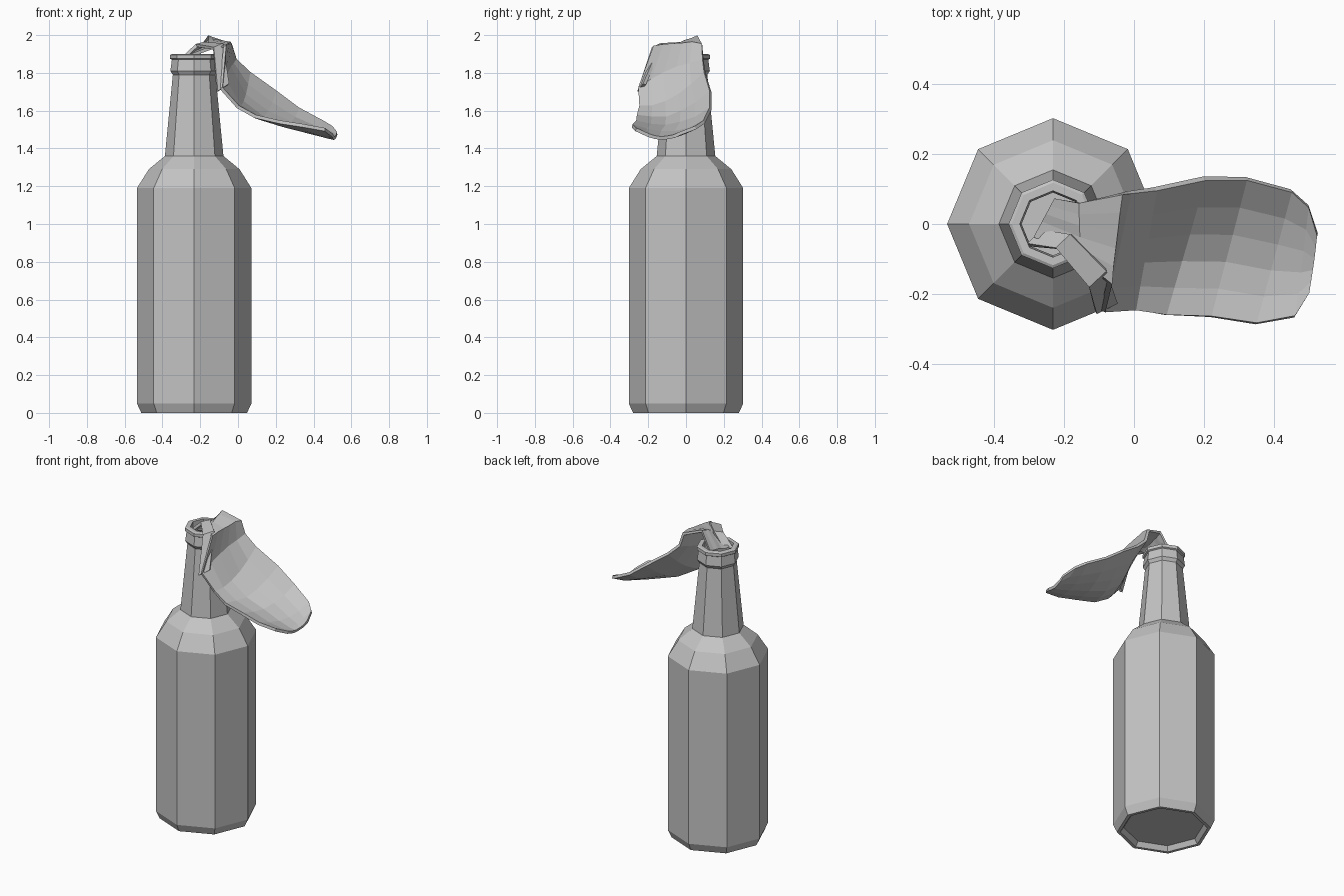
import bpy, bmesh, random
from math import cos, sin, pi
from mathutils import Vector

random.seed(4)
if "Cube" in bpy.data.objects:
    bpy.data.objects.remove(bpy.data.objects["Cube"], do_unlink=True)

SIDES = 8
AXIS_X = -0.232


def make_material(name, value):
    mat = bpy.data.materials.new(name)
    mat.use_nodes = True
    colour = (value, value, value, 1)
    mat.diffuse_color = colour
    mat.node_tree.nodes["Principled BSDF"].inputs["Base Color"].default_value = colour
    return mat


grey = make_material("plain grey", 0.55)


def finish(name, bm):
    mesh = bpy.data.meshes.new(name)
    bm.to_mesh(mesh)
    bm.free()
    mesh.materials.append(grey)
    obj = bpy.data.objects.new(name, mesh)
    bpy.context.collection.objects.link(obj)
    return obj


def lathe(name, profile):
    """Turn a radius/height profile into a closed faceted solid."""
    bm = bmesh.new()
    rings = []
    for radius, z in profile:
        angles = [2 * pi * i / SIDES for i in range(SIDES)]
        rings.append([bm.verts.new((AXIS_X + radius * cos(a), radius * sin(a), z))
                      for a in angles])
    for low, high in zip(rings, rings[1:]):
        for i in range(SIDES):
            j = (i + 1) % SIDES
            bm.faces.new((low[i], low[j], high[j], high[i]))
    bm.faces.new(rings[0][::-1])
    bm.faces.new(rings[-1])
    bmesh.ops.recalc_face_normals(bm, faces=bm.faces)
    return finish(name, bm)


def cloth(name, rows, columns, crumple):
    """Sheet spanning front and back edge points, each row sagging in the middle."""
    bm = bmesh.new()
    grid = []
    for front, back, sag in rows:
        line = []
        for i in range(columns + 1):
            t = i / columns
            point = Vector(front).lerp(Vector(back), t)
            point.z -= sag * 4 * t * (1 - t)
            if 0 < i < columns:
                point.z += random.uniform(-crumple, crumple)
            line.append(bm.verts.new(point))
        grid.append(line)
    for a, b in zip(grid, grid[1:]):
        for i in range(columns):
            bm.faces.new((a[i], b[i], b[i + 1], a[i + 1]))
    obj = finish(name, bm)
    solid = obj.modifiers.new("cloth thickness", "SOLIDIFY")
    solid.thickness = 0.018
    solid.offset = 0
    return obj


# Bottle: recessed base, body, shoulder, neck, collar, lip and hollow mouth
lathe("bottle", [
    (0.24, 0.03), (0.26, 0), (0.28, 0), (0.303, 0.05),
    (0.303, 1.19), (0.24, 1.29), (0.155, 1.36),
    (0.113, 1.79), (0.126, 1.81), (0.118, 1.87),
    (0.127, 1.875), (0.127, 1.895), (0.118, 1.9),
    (0.095, 1.9), (0.09, 1.8), (0.1, 1.6),
])

# Rag: stuffed in the mouth, over the lip, then flaring out sideways
cloth("rag", [
    ((-.27, -.04, 1.7), (-.2, .04, 1.7), 0),
    ((-.28, -.04, 1.88), (-.22, .07, 1.88), 0),
    ((-.15, -.1, 1.93), (-.155, .06, 1.99), 0),
    ((-.07, -.17, 1.94), (-.04, .085, 1.95), -.01),
    ((-.09, -.25, 1.72), (-.015, .09, 1.87), -.02),
    ((0, -.245, 1.62), (.06, .1, 1.8), .05),
    ((.09, -.26, 1.57), (.2, .13, 1.7), .06),
    ((.22, -.265, 1.54), (.32, .13, 1.61), .05),
    ((.35, -.285, 1.52), (.45, .095, 1.54), .05),
    ((.46, -.265, 1.5), (.5, .05, 1.51), .045),
    ((.5, -.2, 1.47), (.525, -.03, 1.48), .02),
], 5, 0.005)

# Folded strip of the rag lying across the lip
cloth("rag_fold", [
    ((-.3, -.06, 1.87), (-.26, -.02, 1.87), 0),
    ((-.22, -.07, 1.945), (-.18, -.03, 1.955), 0),
    ((-.13, -.175, 1.93), (-.08, -.13, 1.95), 0),
    ((-.11, -.25, 1.7), (-.05, -.22, 1.74), 0),
], 1, 0)
